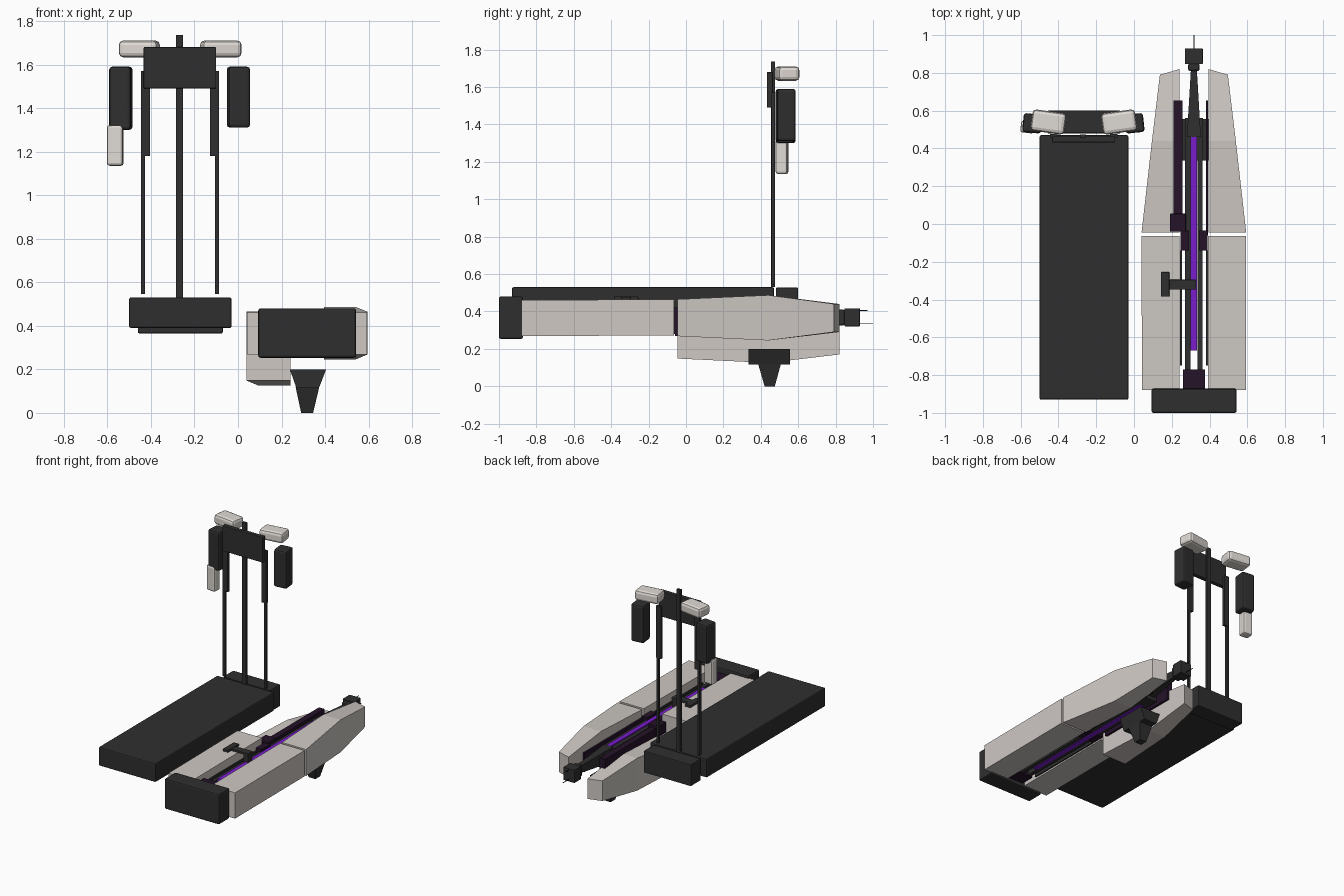
import bpy, bmesh, math
from mathutils import Vector

if "Cube" in bpy.data.objects:
    bpy.data.objects.remove(bpy.data.objects["Cube"])


def material(name, rgb):
    m = bpy.data.materials.new(name)
    m.diffuse_color = (*rgb, 1)
    m.use_nodes = True
    m.node_tree.nodes["Principled BSDF"].inputs["Base Color"].default_value = m.diffuse_color
    return m


DARK = material("charcoal", (0.028, 0.028, 0.028))
WHITE = material("warm white", (0.74, 0.70, 0.66))
SHELL = material("shell grey", (0.62, 0.58, 0.55))
PLUM = material("dark plum", (0.018, 0.006, 0.022))
VIOLET = material("violet", (0.19, 0.012, 0.60))


def finish(name, bm, mat, bevel=0, segments=2):
    bmesh.ops.recalc_face_normals(bm, faces=bm.faces)
    me = bpy.data.meshes.new(name)
    bm.to_mesh(me)
    bm.free()
    me.materials.append(mat)
    ob = bpy.data.objects.new(name, me)
    bpy.context.collection.objects.link(ob)
    if bevel:
        mod = ob.modifiers.new("bevel", 'BEVEL')
        mod.width, mod.segments = bevel, segments
    return ob


def box(name, mat, x, y, z, bevel=0, turn=0):
    """Box from its x, y and z ranges, turned about its own upright axis."""
    bm = bmesh.new()
    bmesh.ops.create_cube(bm, size=1)
    for v in bm.verts:
        v.co = Vector(v.co[i] * (r[1] - r[0]) for i, r in enumerate((x, y, z)))
    ob = finish(name, bm, mat, bevel)
    ob.location = [sum(r) / 2 for r in (x, y, z)]
    ob.rotation_euler.z = math.radians(turn)
    return ob


def loft(name, mat, sections, bevel=0):
    """Solid through a row of four-cornered rings."""
    bm = bmesh.new()
    rings = [[bm.verts.new(p) for p in s] for s in sections]
    for a, b in zip(rings, rings[1:]):
        for i in range(4):
            j = (i + 1) % 4
            bm.faces.new((a[i], a[j], b[j], b[i]))
    bm.faces.new(rings[0])
    bm.faces.new(rings[-1])
    return finish(name, bm, mat, bevel)


def level(x0, x1, y0, y1, z):
    return [(x0, y0, z), (x1, y0, z), (x1, y1, z), (x0, y1, z)]


# Bed slab and headboard block
box("bed_slab", DARK, (-0.50, -0.03), (-0.93, 0.47), (0.39, 0.53), 0.008)
box("head_block", DARK, (-0.46, -0.07), (0.48, 0.60), (0.365, 0.528), 0.006)

# Standing frame: posts, sleeves and panel
box("centre_post", DARK, (-0.285, -0.253), (0.455, 0.475), (0.53, 1.735))
for side, px, sx in (("left", (-0.446, -0.428), (-0.446, -0.405)),
                     ("right", (-0.106, -0.088), (-0.128, -0.088))):
    box(side + "_post", DARK, px, (0.457, 0.475), (0.545, 1.57))
    box(side + "_sleeve", DARK, sx, (0.457, 0.477), (1.18, 1.57))
box("upper_panel", DARK, (-0.433, -0.10), (0.432, 0.464), (1.49, 1.68), 0.004)

# Floating pads around the panel
box("left_shoulder_pad", WHITE, (-0.543, -0.363), (0.483, 0.597), (1.633, 1.71), 0.02, -8)
box("right_shoulder_pad", WHITE, (-0.17, 0.012), (0.483, 0.597), (1.633, 1.71), 0.02, 8)
box("left_arm_pad", DARK, (-0.588, -0.488), (0.483, 0.583), (1.30, 1.59), 0.014, -6)
box("right_arm_pad", DARK, (-0.048, 0.052), (0.483, 0.583), (1.31, 1.59), 0.014, 6)
box("forearm_pad", WHITE, (-0.60, -0.527), (0.482, 0.545), (1.135, 1.322), 0.012, -6)

# Long side shells, mirrored about the hull centre; the left rear one hangs lower
CX = 0.317
for side, s, drop in (("left", -1, 0.12), ("right", 1, 0)):
    def ring(y, inner, outer, z0, z1, d=0.0, skew=0.0):
        a, b = CX + s * inner, CX + s * outer
        return [(a, y, z0 - d), (b, y - skew, z0 - d), (b, y - skew, z1 - d), (a, y, z1 - d)]
    loft(side + "_front_shell", SHELL,
         [ring(-0.88, 0.075, 0.275, 0.268, 0.46), ring(-0.063, 0.075, 0.277, 0.272, 0.465)])
    loft(side + "_rear_shell", SHELL,
         [ring(-0.045, 0.077, 0.277, 0.268, 0.465, drop),
          ring(0.44, 0.077, 0.222, 0.245, 0.487, drop),
          ring(0.82, 0.077, 0.180, 0.29, 0.44, drop, 0.03)])

# Front bumper block and its mount
box("front_block", DARK, (0.093, 0.543), (-1.0, -0.872), (0.253, 0.48), 0.01)
box("front_mount", PLUM, (0.26, 0.376), (-0.872, -0.77), (0.28, 0.44))

# Central spine: two beams with a violet strip between them
for side, s in (("left", -1), ("right", 1)):
    a, b = CX + s * 0.018, CX + s * 0.046
    box(side + "_beam", DARK, (min(a, b), max(a, b)), (-0.77, 0.46), (0.285, 0.40))
    a, b = CX + s * 0.064, CX + s * 0.074
    box(side + "_thin_plate", DARK, (min(a, b), max(a, b)), (-0.75, -0.14), (0.28, 0.40))
box("violet_strip", VIOLET, (0.30, 0.334), (-0.67, 0.46), (0.28, 0.41))
box("rear_collar", DARK, (0.27, 0.364), (0.34, 0.56), (0.285, 0.395))
loft("tapered_nose", DARK, [
    [(0.28, 0.46, 0.30), (0.354, 0.46, 0.30), (0.354, 0.46, 0.41), (0.28, 0.46, 0.41)],
    [(0.302, 0.83, 0.345), (0.332, 0.83, 0.345), (0.332, 0.83, 0.395), (0.302, 0.83, 0.395)]])

# Plum rails and clamps
box("left_rail", PLUM, (0.21, 0.256), (0.0, 0.655), (0.27, 0.41))
box("right_rail", PLUM, (0.38, 0.393), (-0.06, 0.655), (0.27, 0.41))
box("rail_clamp", PLUM, (0.19, 0.275), (-0.04, 0.055), (0.35, 0.43), 0.004)
for side, x in (("left", (0.245, 0.29)), ("right", (0.344, 0.39))):
    box(side + "_cross_clamp", PLUM, x, (-0.14, -0.035), (0.28, 0.42))

# T-shaped handle
box("handle_grip", DARK, (0.143, 0.187), (-0.385, -0.255), (0.462, 0.48), 0.003)
box("handle_stem", DARK, (0.187, 0.328), (-0.348, -0.295), (0.462, 0.478), 0.003)
box("handle_post", DARK, (0.285, 0.325), (-0.345, -0.298), (0.38, 0.464))

# Tip at the rear with fine prongs
box("tip_neck", DARK, (0.286, 0.347), (0.81, 0.85), (0.325, 0.41), 0.01)
box("tip_block", DARK, (0.27, 0.364), (0.847, 0.93), (0.32, 0.417), 0.004)
for name, z, end in (("lower_prong", 0.337, 1.0), ("upper_prong", 0.405, 0.97)):
    box(name, DARK, (0.315, 0.319), (0.92, end), (z - 0.002, z + 0.002))

# Foot: wide cap above a tapered peg
loft("foot_cap", DARK, [level(0.268, 0.372, 0.335, 0.555, 0.115),
                        level(0.238, 0.290 + 0.115, 0.335, 0.555, 0.20)])
loft("foot_peg", DARK, [level(0.29, 0.345, 0.42, 0.475, 0.0),
                        level(0.264, 0.374, 0.385, 0.508, 0.122)])
